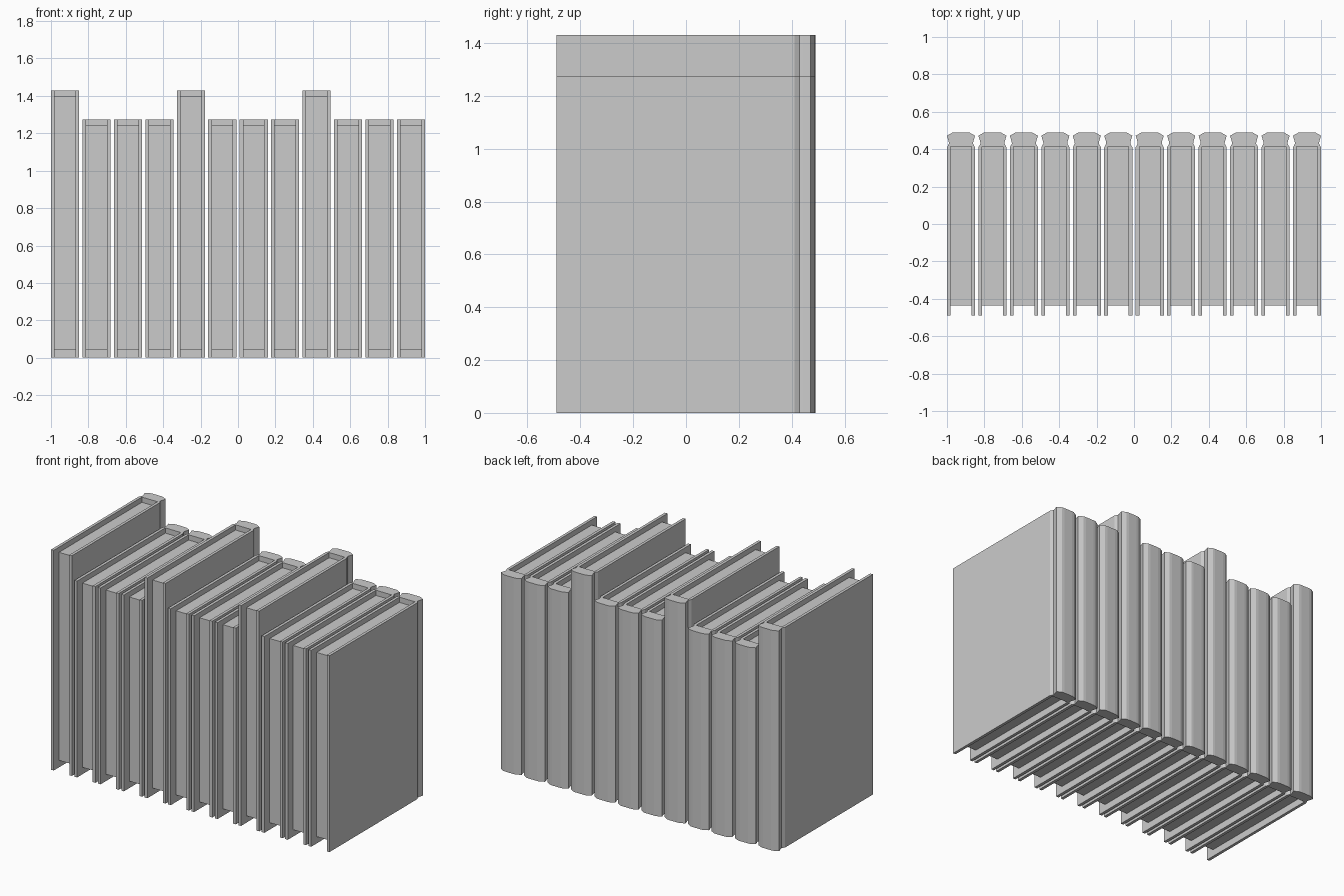
import bpy, bmesh

if "Cube" in bpy.data.objects:
    bpy.data.objects.remove(bpy.data.objects["Cube"])

COUNT, WIDTH = 12, 0.15
PITCH = (2 - WIDTH) / (COUNT - 1)
TALL, SHORT = 1.43, 1.275
H = WIDTH / 2
T = 0.019  # board thickness


def extrude(name, outline, z0, z1, x):
    """Extrude a flat outline upward into a solid."""
    bm = bmesh.new()
    face = bm.faces.new([bm.verts.new((px, py, z0)) for px, py in outline])
    res = bmesh.ops.extrude_face_region(bm, geom=[face])
    top = [v for v in res["geom"] if isinstance(v, bmesh.types.BMVert)]
    bmesh.ops.translate(bm, verts=top, vec=(0, 0, z1 - z0))
    bmesh.ops.recalc_face_normals(bm, faces=bm.faces)
    mesh = bpy.data.meshes.new(name)
    bm.to_mesh(mesh)
    bm.free()
    obj = bpy.data.objects.new(name, mesh)
    obj.location.x = x
    bpy.context.collection.objects.link(obj)
    return obj


# Half of the U-shaped cover: board, hinge groove, chamfered spine, inner wall
half = [(H - T, 0.415), (H - T, -0.49), (H, -0.49), (H, 0.41),
        (H - 0.011, 0.43), (H - 0.009, 0.442), (H, 0.472), (H - 0.028, 0.488), (H - 0.045, 0.49)]
cover = half + [(-x, y) for x, y in reversed(half)]

# Page block, set back from the cover edges
PW = H - T + 0.001
pages = [(-PW, -0.435), (PW, -0.435), (PW, 0.418), (-PW, 0.418)]

# Row of books, every fourth one tall
for i in range(COUNT):
    height = TALL if i in (0, 4, 8) else SHORT
    x = -1 + H + i * PITCH
    extrude(f"book_cover_{i + 1}", cover, 0, height, x)
    extrude(f"book_pages_{i + 1}", pages, 0.045, height - 0.034, x)
